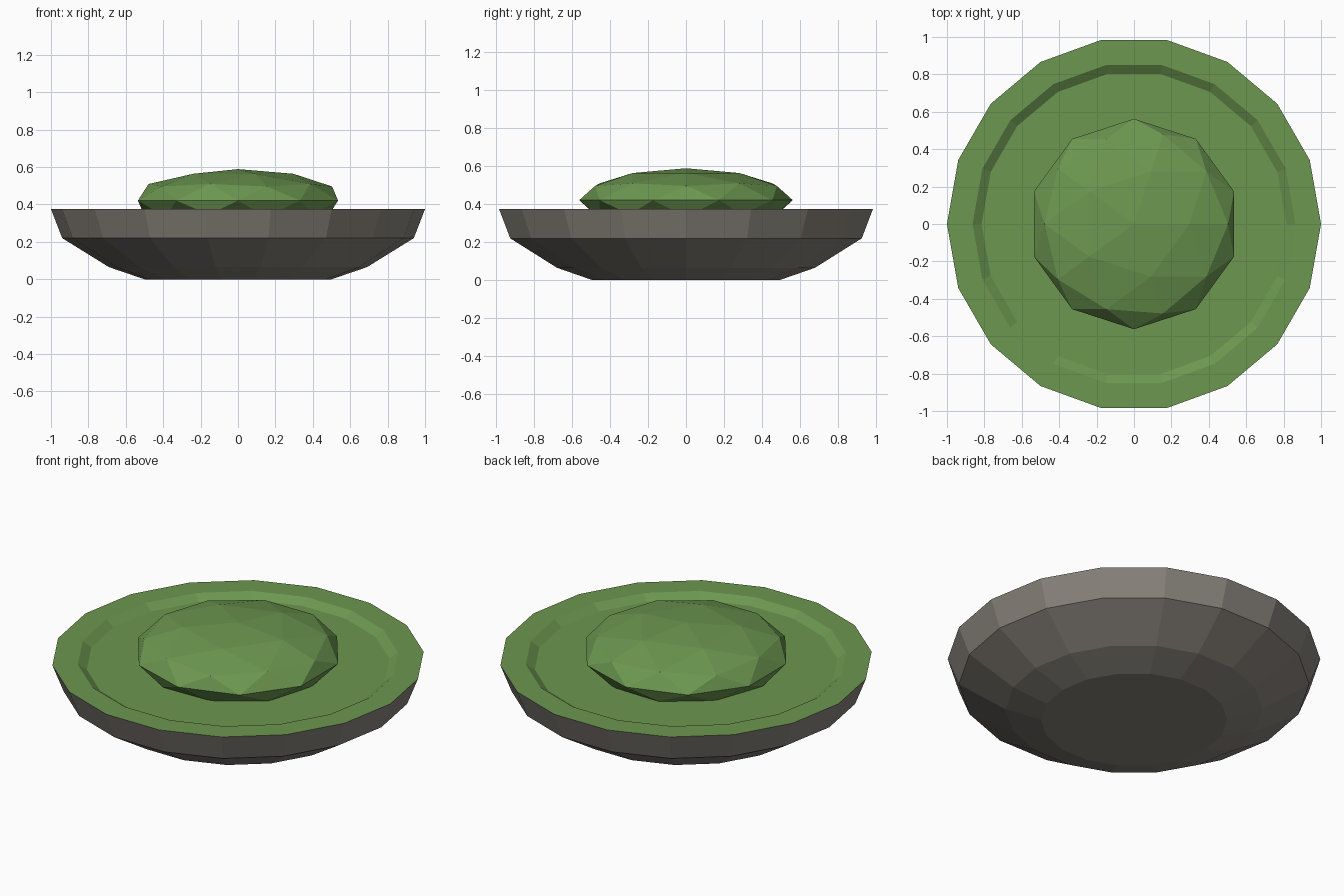
import bpy, bmesh, math

if "Cube" in bpy.data.objects:
    bpy.data.objects.remove(bpy.data.objects["Cube"])

SIDES = 18


def material(name, color):
    m = bpy.data.materials.new(name)
    m.diffuse_color = (*color, 1.0)
    m.use_nodes = True
    m.node_tree.nodes["Principled BSDF"].inputs["Base Color"].default_value = m.diffuse_color
    return m


stone = material("stone", (0.25, 0.23, 0.20))
leaf = material("leaf_green", (0.15, 0.31, 0.08))


def add_object(name, bm, mats):
    bmesh.ops.recalc_face_normals(bm, faces=bm.faces)
    me = bpy.data.meshes.new(name)
    bm.to_mesh(me)
    bm.free()
    for m in mats:
        me.materials.append(m)
    ob = bpy.data.objects.new(name, me)
    bpy.context.collection.objects.link(ob)
    return ob


# Bowl: (radius, height) from the foot up to the rim, then down into the recess
profile = [(0.50, 0.0), (0.69, 0.065), (0.94, 0.22), (1.0, 0.375),
           (0.863, 0.375), (0.815, 0.343)]
RIM = 3
bm = bmesh.new()
rings = [[bm.verts.new((r * math.cos(2 * math.pi * i / SIDES),
                        r * math.sin(2 * math.pi * i / SIDES), z))
          for i in range(SIDES)] for r, z in profile]
for k in range(len(rings) - 1):
    a, b = rings[k], rings[k + 1]
    for i in range(SIDES):
        j = (i + 1) % SIDES
        f = bm.faces.new((a[i], a[j], b[j], b[i]))
        f.material_index = 1 if k >= RIM else 0
bm.faces.new(rings[0][::-1])
bm.faces.new(rings[-1]).material_index = 1
add_object("bowl", bm, [stone, leaf])

# Mound: flattened faceted ball sunk into the recess
bm = bmesh.new()
bmesh.ops.create_icosphere(bm, subdivisions=2, radius=1.0)
bmesh.ops.scale(bm, vec=(0.5625, 0.5625, 0.168), verts=bm.verts)
bmesh.ops.translate(bm, vec=(0, 0, 0.421), verts=bm.verts)
add_object("mound", bm, [leaf])
